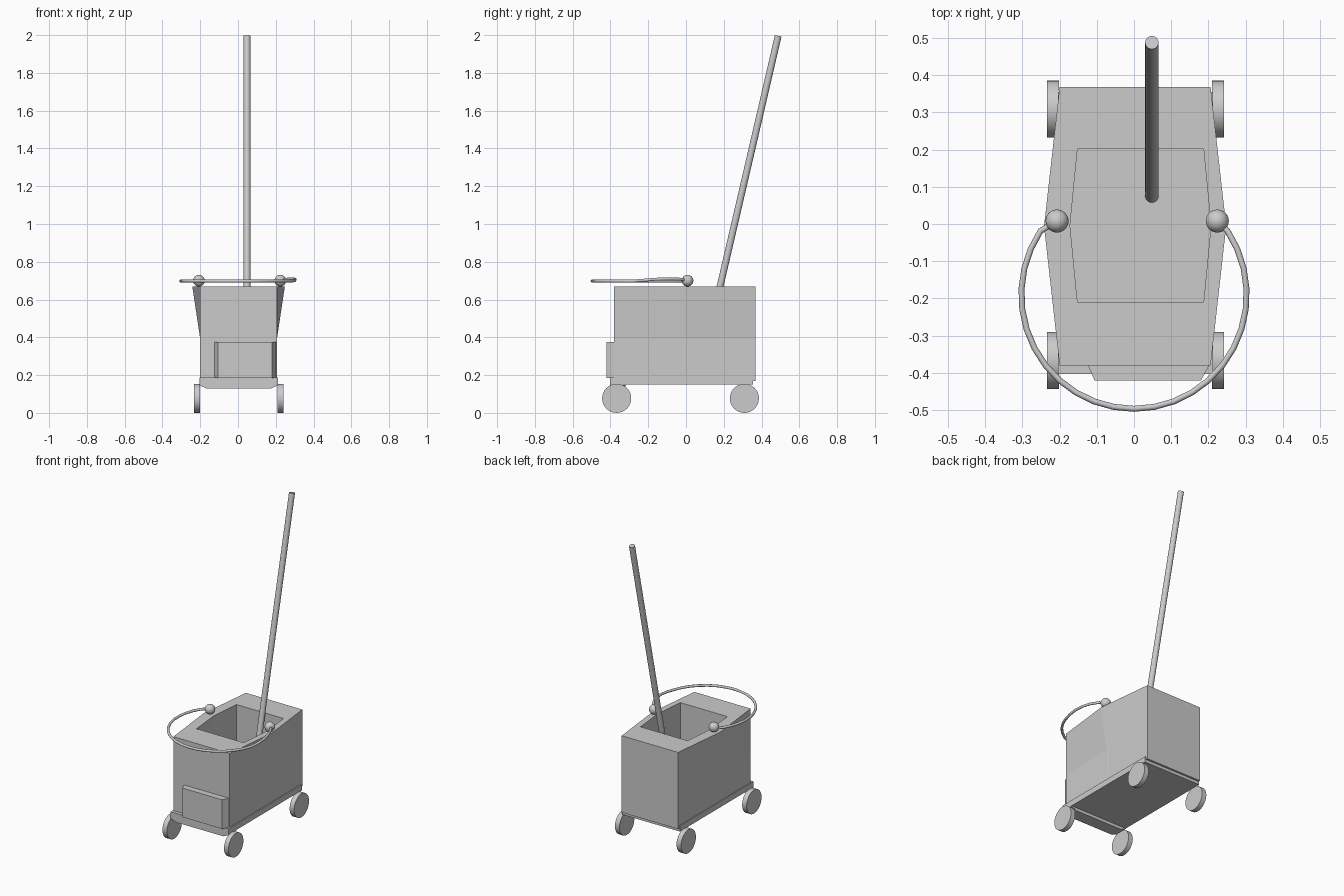
import bpy, bmesh, math
from mathutils import Vector

if "Cube" in bpy.data.objects:
    bpy.data.objects.remove(bpy.data.objects["Cube"])

grey = bpy.data.materials.new("plain grey")
grey.diffuse_color = (0.6, 0.6, 0.6, 1)
grey.use_nodes = True
grey.node_tree.nodes["Principled BSDF"].inputs["Base Color"].default_value = grey.diffuse_color
CX = 0.004  # middle of the cart


def finish(name, bm, smooth=False):
    bmesh.ops.recalc_face_normals(bm, faces=bm.faces)
    me = bpy.data.meshes.new(name)
    bm.to_mesh(me)
    bm.free()
    ob = bpy.data.objects.new(name, me)
    bpy.context.collection.objects.link(ob)
    me.materials.append(grey)
    if smooth:
        bpy.context.view_layer.objects.active = ob
        bpy.ops.object.select_all(action='DESELECT')
        ob.select_set(True)
        bpy.ops.object.shade_smooth_by_angle(angle=math.radians(40))
    return ob


def loft(name, rings, smooth=False):
    """Skin a list of equal-length rings and cap both ends."""
    bm = bmesh.new()
    vs = [[bm.verts.new(p) for p in r] for r in rings]
    n = len(vs[0])
    for a, b in zip(vs, vs[1:]):
        for i in range(n):
            j = (i + 1) % n
            bm.faces.new((a[i], a[j], b[j], b[i]))
    bm.faces.new(vs[0])
    bm.faces.new(vs[-1])
    return finish(name, bm, smooth)


def hexagon(x0, x1, bulge, y0, y1, z):
    ym = (y0 + y1) / 2
    return [(x0, y0, z), (x1, y0, z), (x1 + bulge, ym, z),
            (x1, y1, z), (x0, y1, z), (x0 - bulge, ym, z)]


def tube(name, pts, r, sides):
    """Round tube along a path."""
    pts = [Vector(p) for p in pts]
    rings = []
    for i, p in enumerate(pts):
        d = (pts[min(i + 1, len(pts) - 1)] - pts[max(i - 1, 0)]).normalized()
        ref = Vector((0, 0, 1)) if abs(d.z) < 0.8 else Vector((1, 0, 0))
        u = d.cross(ref).normalized()
        v = d.cross(u)
        rings.append([p + r * (u * math.cos(t) + v * math.sin(t))
                      for t in (2 * math.pi * k / sides for k in range(sides))])
    return loft(name, rings, True)


# bucket: bulged rim tapering to a box, with a deep offset opening
loft("bucket", [
    hexagon(-0.2, 0.206, 0, -0.38, 0.368, 0.17),
    hexagon(-0.2, 0.206, 0, -0.38, 0.368, 0.39),
    hexagon(-0.2, 0.206, 0.042, -0.38, 0.368, 0.67),
    hexagon(-0.152, 0.187, 0.02, -0.21, 0.202, 0.67),
    hexagon(-0.152, 0.187, 0.02, -0.21, 0.202, 0.22)])

# base plate
loft("base_plate", [[(CX + sx * 0.209, y, z) for sx, y in
     ((-1, -0.385), (1, -0.385), (1, 0.355), (-1, 0.355))] for z in (0.15, 0.188)])

# front bumper bar with chamfered lower corners
loft("front_bumper", [[(CX + x, y, z) for x, z in
     ((-0.209, 0.188), (0.209, 0.188), (0.209, 0.147), (0.172, 0.13),
      (-0.172, 0.13), (-0.209, 0.147))] for y in (-0.403, -0.32)])

# raised panel on the front
loft("front_panel", [[(x, y, z) for x, y in
     ((-0.126, -0.375), (-0.106, -0.421), (0.18, -0.421), (0.205, -0.375))]
     for z in (0.186, 0.376)])

# wheels
for side, sx in (("left", -1), ("right", 1)):
    for end, y in (("front", -0.367), ("rear", 0.309)):
        tube(f"{end}_{side}_wheel",
             [(CX + sx * 0.206, y, 0.077), (CX + sx * 0.238, y, 0.077)], 0.077, 32)

# pivot knobs
knobs = [(-0.207, 0.008, 0.7), (0.224, 0.008, 0.7)]
for side, c in zip(("left", "right"), knobs):
    bm = bmesh.new()
    bmesh.ops.create_uvsphere(bm, u_segments=24, v_segments=14, radius=0.031)
    bmesh.ops.translate(bm, verts=bm.verts, vec=c)
    finish(f"{side}_knob", bm, True)

# carrying handle folded forward
arc = []
for k in range(25):
    t = math.radians(-124 + 248 * k / 24)
    lift = 0.012 * max(0, math.cos((k - 22.5) * 0.5)) if k > 19 else 0
    arc.append((0.303 * math.sin(t), -0.19 - 0.307 * math.cos(t), 0.698 + lift))
tube("carry_handle", [knobs[0]] + arc + [knobs[1]], 0.008, 10)

# mop pole leaning backwards in the bucket
tube("mop_pole", [(0.048, 0.075, 0.215), (0.048, 0.488, 1.996)], 0.018, 24)
